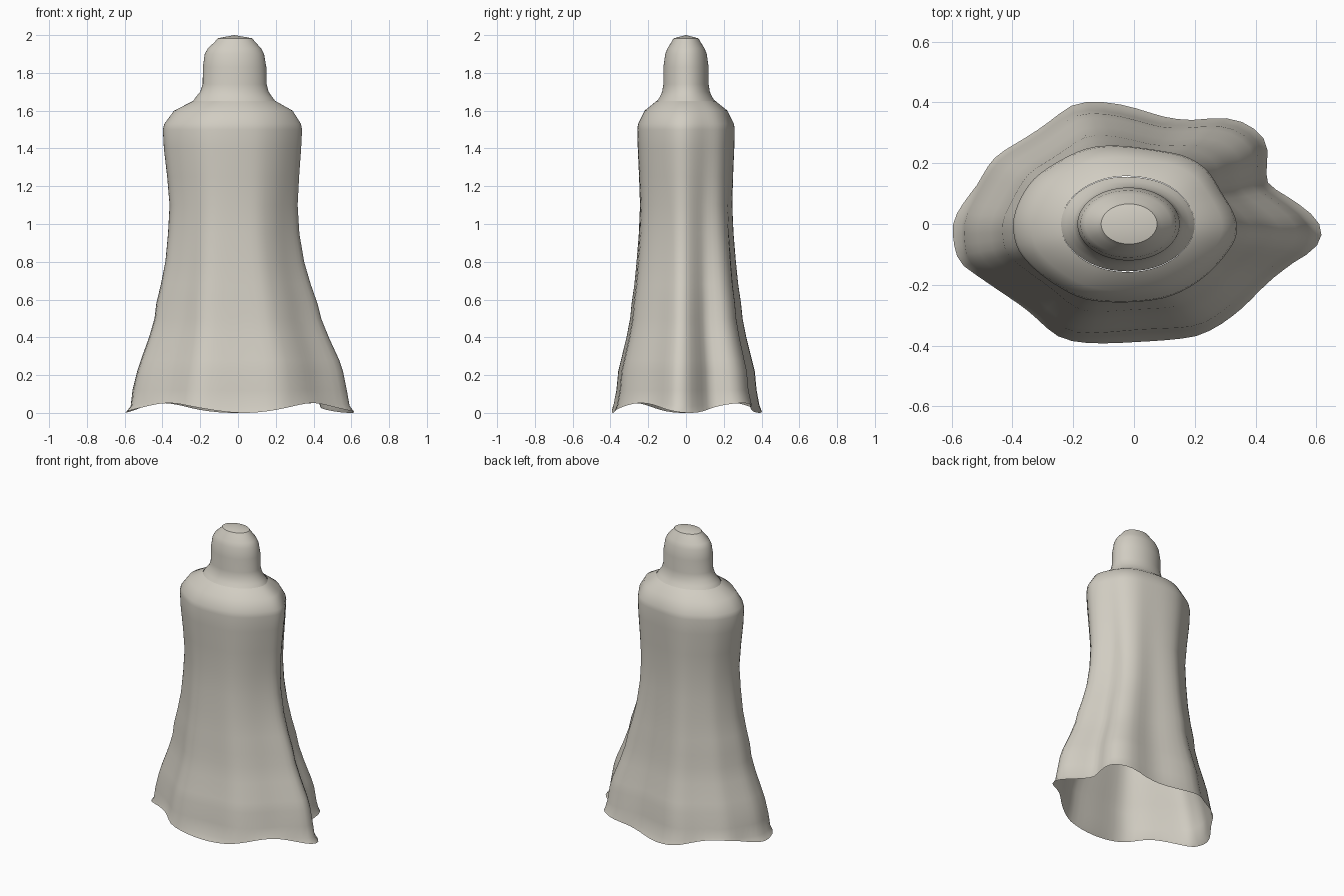
import bpy, bmesh, math

cube = bpy.data.objects.get("Cube")
if cube:
    bpy.data.objects.remove(cube)

SEGMENTS = 72

cloth = bpy.data.materials.new("warm grey cloth")
cloth.use_nodes = True
colour = (0.64, 0.61, 0.54, 1)
cloth.diffuse_color = colour
cloth.node_tree.nodes["Principled BSDF"].inputs["Base Color"].default_value = colour

# Outline of the hem folds, anticlockwise
HEM = [(.60, 0), (.53, .06), (.43, .13), (.44, .28), (.33, .355), (.2, .34),
       (.1, .34), (-.06, .385), (-.2, .40), (-.32, .31), (-.47, .22),
       (-.53, .12), (-.59, .01), (-.58, -.13), (-.48, -.2), (-.36, -.28),
       (-.24, -.39), (-.1, -.385), (0, -.375), (.23, -.365), (.34, -.29),
       (.45, -.18), (.60, -.07)]


def hem_radius(angle):
    """Radius of the fold outline, as a share of the plain oval."""
    dx, dy = math.cos(angle), math.sin(angle)
    best = 1
    pts = [(x / .6, y / .4) for x, y in HEM]
    for (ax, ay), (bx, by) in zip(pts, pts[1:] + pts[:1]):
        ex, ey = bx - ax, by - ay
        det = dx * ey - dy * ex
        if abs(det) < 1e-9:
            continue
        r = (ax * ey - ay * ex) / det
        t = (ax * dy - ay * dx) / det
        if r > 0 and -1e-6 <= t <= 1 + 1e-6:
            best = r
    return best


angles = [2 * math.pi * i / SEGMENTS for i in range(SEGMENTS)]
raw = [hem_radius(a) for a in angles]
folds = [(raw[i - 1] + 2 * r + raw[(i + 1) % SEGMENTS]) / 4 for i, r in enumerate(raw)]


def loft(name, rings, hem=False, tip=None):
    """Skin rings of (height, left x, right x, half depth, fold strength)."""
    bm = bmesh.new()
    rows = []
    for k, (z, left, right, depth, strength) in enumerate(rings):
        row = []
        for a, f in zip(angles, folds):
            r = 1 + (f - 1) * strength
            height = z
            if hem and k == 0:      # lip that trails on the floor in four places
                trail = math.cos(4 * a - .2)
                r += .03 * max(0, trail)
                height = .026 - .026 * trail
            elif hem and k == 1:
                height = z - .015 * math.cos(4 * a - .2)
            row.append(bm.verts.new(((left + right) / 2 + (right - left) / 2 * r * math.cos(a),
                                     depth * r * math.sin(a), height)))
        rows.append(row)
    for low, high in zip(rows, rows[1:]):
        for i in range(SEGMENTS):
            j = (i + 1) % SEGMENTS
            bm.faces.new((low[i], low[j], high[j], high[i]))
    if tip:
        top = bm.verts.new(tip)
        for i in range(SEGMENTS):
            bm.faces.new((rows[-1][i], rows[-1][(i + 1) % SEGMENTS], top))
    mesh = bpy.data.meshes.new(name)
    bm.to_mesh(mesh)
    bm.free()
    mesh.materials.append(cloth)
    obj = bpy.data.objects.new(name, mesh)
    bpy.context.collection.objects.link(obj)
    bpy.ops.object.select_all(action='DESELECT')
    obj.select_set(True)
    bpy.context.view_layer.objects.active = obj
    bpy.ops.object.shade_smooth_by_angle(angle=math.radians(35))
    return obj


# Draped cloak, open underneath
loft("cloak", [
    (.02, -.59, .60, .40, 1), (.05, -.58, .59, .395, 1), (.12, -.57, .575, .38, 1),
    (.22, -.545, .555, .37, 1), (.28, -.525, .535, .355, 1), (.40, -.48, .48, .325, .95),
    (.50, -.45, .44, .305, .9), (.58, -.44, .42, .297, .85), (.68, -.415, .385, .282, .8),
    (.80, -.39, .35, .27, .7), (.95, -.375, .325, .257, .6), (1.10, -.366, .316, .25, .5),
    (1.25, -.378, .324, .254, .4), (1.40, -.395, .335, .26, .32), (1.50, -.40, .34, .262, .28),
    (1.53, -.392, .334, .258, .25), (1.60, -.34, .29, .222, .2), (1.65, -.24, .20, .158, .05),
], hem=True)

# Hooded head rising from the collar
loft("hood", [
    (1.648, -.24, .20, .156, .05), (1.67, -.225, .183, .14, 0), (1.70, -.20, .162, .126, 0),
    (1.74, -.187, .152, .12, 0), (1.83, -.186, .15, .12, 0), (1.90, -.176, .138, .11, 0),
    (1.93, -.16, .122, .098, 0), (1.965, -.122, .09, .076, 0), (1.983, -.108, .076, .066, 0),
], tip=(-.02, 0, 2))
